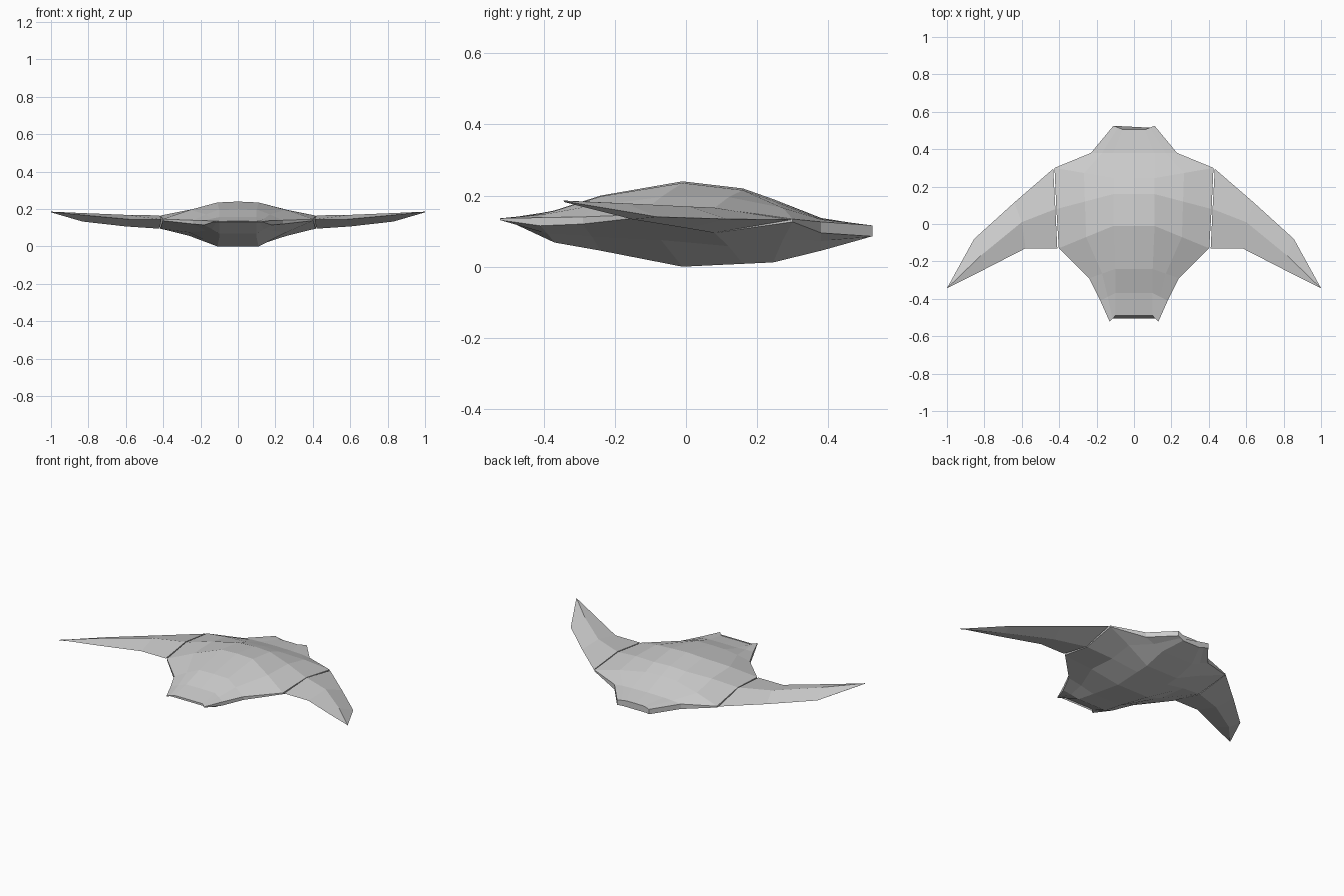
import bpy, bmesh


def loft(name, rings):
    """Skin closed rings of equal length into a flat-shaded solid."""
    bm = bmesh.new()
    vs = [[bm.verts.new(p) for p in ring] for ring in rings]
    n = len(rings[0])
    for a, b in zip(vs, vs[1:]):
        for i in range(n):
            j = (i + 1) % n
            bm.faces.new((a[i], a[j], b[j], b[i]))
    bm.faces.new(vs[0])
    bm.faces.new(vs[-1])
    bmesh.ops.remove_doubles(bm, verts=bm.verts, dist=0.0005)
    bmesh.ops.recalc_face_normals(bm, faces=bm.faces)
    mesh = bpy.data.meshes.new(name)
    bm.to_mesh(mesh)
    bm.free()
    obj = bpy.data.objects.new(name, mesh)
    bpy.context.collection.objects.link(obj)
    return obj


def hull_ring(y, xi, zt, zb, ex, ey, ezt, ezb):
    """Cross-section: centre strip, mid facet, outer edge, then the belly."""
    def mid(z0, z1, t, lift):
        return (xi + (ex - xi) * t, y + (ey - y) * t, z0 + (z1 - z0) * t + lift)
    wide = (ex - xi) / 0.3
    half = [(xi, y, zt - 0.005 * wide), mid(zt, ezt, 0.5, 0.003 * wide),
            (ex, ey, ezt), (ex, ey, ezb),
            mid(zb, ezb, 0.5, 0.006 * wide), (xi, y, zb)]
    left = [(-x, yy, z) for x, yy, z in reversed(half)]
    return [(0, y, zt)] + half + left


# Hull stations, nose to tail:
# centre y, strip half width, top z, belly z, edge x, edge y, edge top z, edge bottom z
stations = [
    (-0.49, 0.10, 0.135, 0.131, 0.13, -0.523, 0.136, 0.131),
    (-0.37, 0.10, 0.158, 0.068, 0.18, -0.41, 0.138, 0.115),
    (-0.24, 0.10, 0.200, 0.045, 0.24, -0.29, 0.140, 0.120),
    (-0.01, 0.11, 0.240, 0.000, 0.402, -0.13, 0.146, 0.138),
    (0.16, 0.11, 0.220, 0.008, 0.415, 0.08, 0.165, 0.095),
    (0.245, 0.11, 0.190, 0.012, 0.425, 0.30, 0.134, 0.126),
    (0.38, 0.11, 0.137, 0.045, 0.23, 0.38, 0.126, 0.095),
    (0.505, 0.06, 0.117, 0.080, 0.11, 0.525, 0.116, 0.085),
]
loft("hull", [hull_ring(*s) for s in stations])

# Wing sections, root to tip: leading edge, top ridge, trailing edge, underside
wing_rings = [
    [(0.41, -0.13, 0.145), (0.42, 0.08, 0.166), (0.432, 0.295, 0.132), (0.42, 0.08, 0.095)],
    [(0.58, -0.13, 0.145), (0.60, 0.01, 0.169), (0.64, 0.115, 0.134), (0.60, 0.01, 0.107)],
    [(0.80, -0.243, 0.165), (0.82, -0.17, 0.178), (0.855, -0.08, 0.140), (0.83, -0.15, 0.133)],
    [(0.998, -0.342, 0.185), (1.0, -0.345, 0.186), (1.0, -0.343, 0.184), (0.999, -0.344, 0.182)],
]
wing = loft("wings", wing_rings)
mirror = wing.modifiers.new("mirror", 'MIRROR')
mirror.use_axis[0] = True
